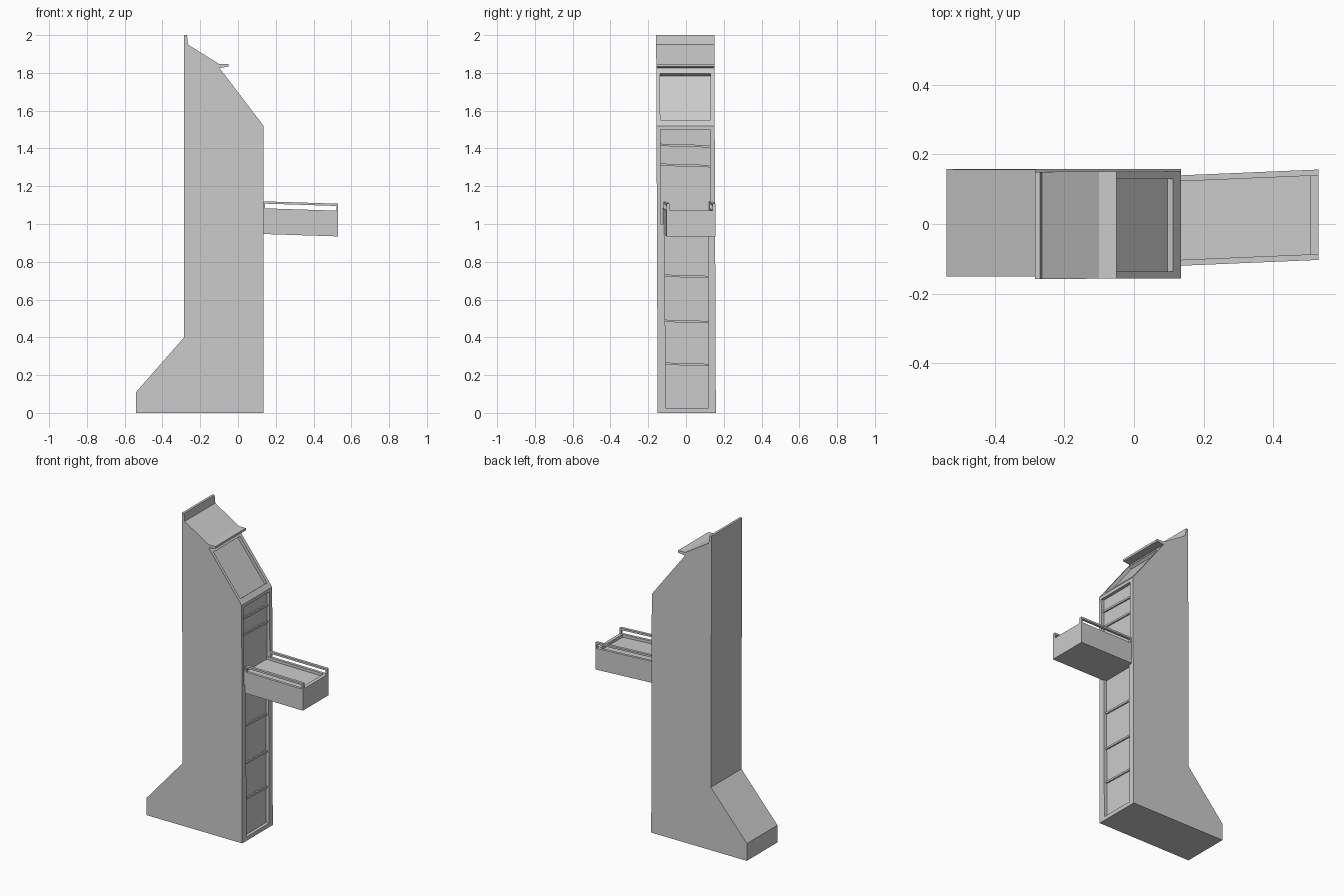
import bpy, bmesh
from math import atan2
from mathutils import Vector, Matrix

if "Cube" in bpy.data.objects:
    bpy.data.objects.remove(bpy.data.objects["Cube"])


def make_object(name, bm):
    bmesh.ops.recalc_face_normals(bm, faces=bm.faces)
    mesh = bpy.data.meshes.new(name)
    bm.to_mesh(mesh)
    bm.free()
    obj = bpy.data.objects.new(name, mesh)
    bpy.context.collection.objects.link(obj)
    return obj


def extrude_profile(name, points, y0, y1):
    bm = bmesh.new()
    face = bm.faces.new([bm.verts.new((x, y0, z)) for x, z in points])
    new = bmesh.ops.extrude_face_region(bm, geom=[face])["geom"]
    verts = [v for v in new if isinstance(v, bmesh.types.BMVert)]
    bmesh.ops.translate(bm, verts=verts, vec=(0, y1 - y0, 0))
    return make_object(name, bm)


def box(name, lo, hi):
    lo, hi = Vector(lo), Vector(hi)
    bm = bmesh.new()
    bmesh.ops.create_cube(bm, size=1, matrix=Matrix.Translation((lo + hi) / 2)
                          @ Matrix.Diagonal((*(hi - lo), 1)))
    return make_object(name, bm)


def cut(obj, cutter):
    mod = obj.modifiers.new("recess", 'BOOLEAN')
    mod.operation, mod.solver, mod.object = 'DIFFERENCE', 'EXACT', cutter
    bpy.context.view_layer.objects.active = obj
    bpy.ops.object.modifier_apply(modifier=mod.name)
    bpy.data.objects.remove(cutter)


def lean(obj):
    for v in obj.data.vertices:
        v.co.y -= 0.004 * (v.co.z - 1)


# Tall cabinet with sloped foot, canopy and visor
cabinet = extrude_profile("cabinet", [
    (-0.54, 0), (0.135, 0), (0.135, 1.52), (-0.098, 1.826), (-0.05, 1.833),
    (-0.05, 1.847), (-0.10, 1.847), (-0.265, 1.95), (-0.27, 2.0),
    (-0.285, 2.0), (-0.285, 0.40), (-0.54, 0.11)], -0.154, 0.154)

# Recesses in the front and in the sloped screen
cut(cabinet, box("cutter", (0.115, -0.112, 0.025), (0.2, 0.116, 1.0)))
cut(cabinet, box("cutter", (0.115, -0.134, 1.0), (0.2, 0.128, 1.50)))
low, high = Vector((0.135, 1.52)), Vector((-0.098, 1.826))
along = (high - low).normalized()
out = Vector((along.y, -along.x))
a, b = low + along * 0.037, high - along * 0.037
quad = [a - out * 0.02, a + out * 0.03, b + out * 0.03, b - out * 0.02]
cut(cabinet, extrude_profile("cutter", quad, -0.134, 0.132))
lean(cabinet)

# Slightly tilted dividers between the front panels
for i, (z, y0, y1) in enumerate([(0.257, -0.112, 0.116), (0.484, -0.112, 0.116),
                                 (0.723, -0.112, 0.116), (1.31, -0.134, 0.128),
                                 (1.415, -0.134, 0.128)]):
    divider = box(f"divider_{i + 1}", (0.11, y0, z - 0.006), (0.124, y1, z + 0.006))
    for v in divider.data.vertices:
        v.co.z -= 0.03 * v.co.y
    lean(divider)

# Pulled-out drawer with a shallow tray, side rails and posts
drawer = box("drawer", (0.112, -0.12, 0.947), (0.53, 0.14, 1.083))
cut(drawer, box("cutter", (0.10, -0.103, 1.065), (0.508, 0.123, 1.2)))
parts = [drawer]
for side, y in (("right", -0.12), ("left", 0.123)):
    parts.append(box(f"rail_{side}", (0.135, y, 1.108), (0.53, y + 0.017, 1.12)))
    for end, x in (("inner", 0.135), ("outer", 0.521)):
        parts.append(box(f"post_{side}_{end}", (x, y, 1.08), (x + 0.009, y + 0.017, 1.11)))
for part in parts:
    for v in part.data.vertices:
        d = v.co.x - 0.135
        v.co.y += 0.042 * d
        v.co.z -= 0.032 * d
